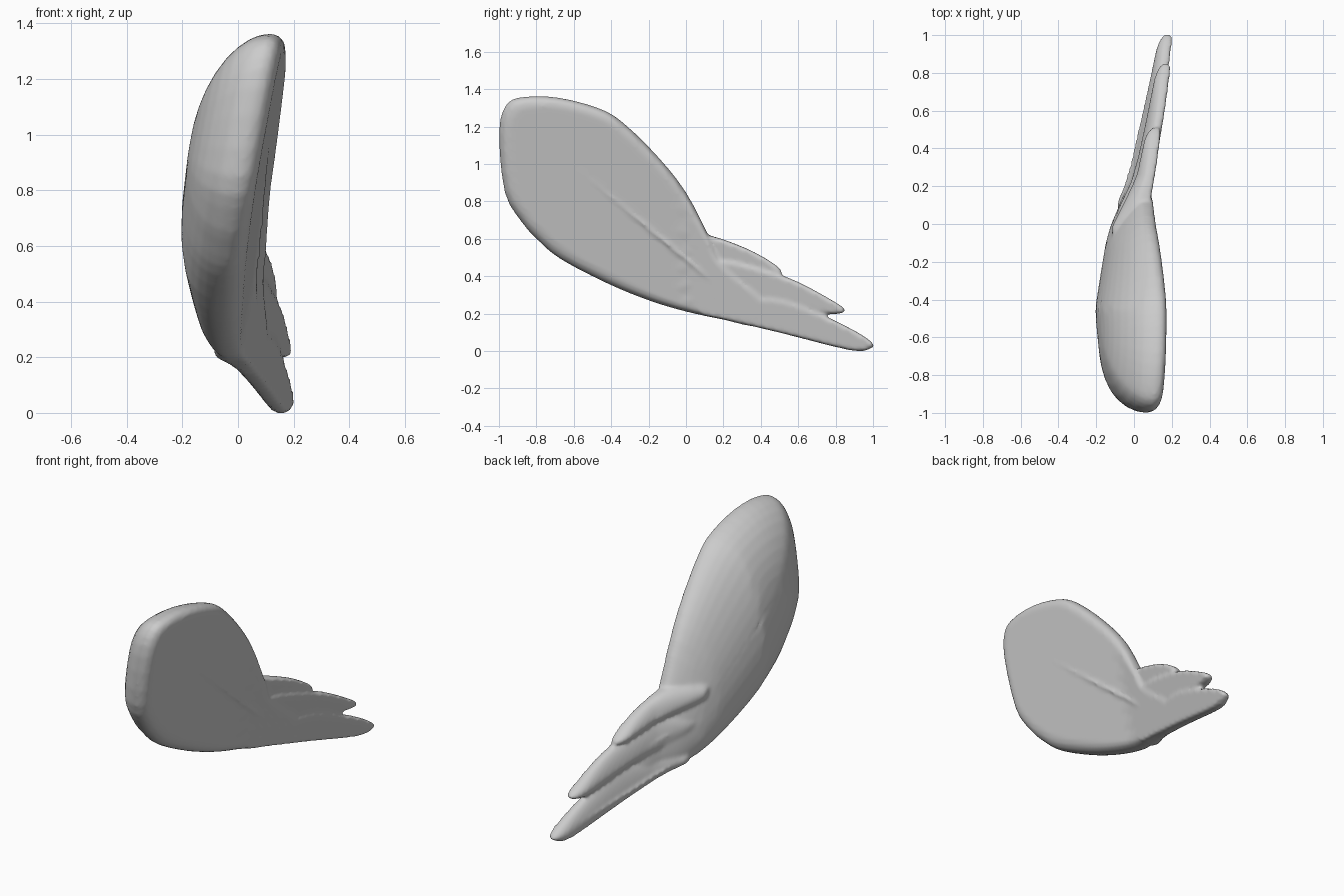
import bpy, bmesh
from mathutils import Vector as V
from mathutils.geometry import intersect_point_line

if "Cube" in bpy.data.objects:
    bpy.data.objects.remove(bpy.data.objects["Cube"])


def lerp_table(table, t):
    if t <= table[0][0]:
        return table[0][1]
    for (a, p), (b, q) in zip(table, table[1:]):
        if t <= b:
            return p + (q - p) * (t - a) / (b - a)
    return table[-1][1]


# Inner face leans outward with height and flares toward the feather tips
def inner_x(y, z):
    return -0.035 + 0.063 * y + 0.19 * z + 0.17 * max(0, y)


# Wing thickness along its length
THICK = [(-0.45, 0.285), (-0.1, 0.2), (0.05, 0.145), (0.25, 0.085), (0.6, 0.075), (1, 0.07)]


def smooth_loop(pts, n=3):
    out, k = [], len(pts)
    for i in range(k):
        a, b, c, d = (V(pts[(i + j) % k]) for j in (-1, 0, 1, 2))
        for s in range(n):
            t = s / n
            out.append(0.5 * (2 * b + (c - a) * t + (2 * a - 5 * b + 4 * c - d) * t * t
                              + (3 * b - a - 3 * c + d) * t ** 3))
    return out


# Pillow shape: side outline shrunk toward a spine, domed outside, flat inside
def pillow(bm, outline, spine, shift=0.0):
    a, b = V(spine[0]), V(spine[1])
    loop = smooth_loop(outline)

    def ring(s, inner):
        verts = []
        for p in loop:
            c, t = intersect_point_line(p, a, b)
            c = a.lerp(b, min(1, max(0, t))).to_2d()
            q = c + (p - c) * s
            thick = lerp_table(THICK, q.x)
            rim = min(0.055, thick * 0.5)
            if inner:
                depth = rim * (1 - (1 - max(0, (s - 0.86) / 0.14) ** 2) ** 0.5)
            else:
                depth = rim + (thick - rim) * (1 - s * s) ** 0.5
            verts.append(bm.verts.new((inner_x(q.x, q.y) + shift - depth, q.x, q.y)))
        return verts

    rings = [ring(s, True) for s in (0.02, 0.3, 0.6, 0.86, 0.93, 0.98)]
    rings += [ring(s, False) for s in (1, 0.985, 0.95, 0.88, 0.78, 0.65, 0.5, 0.35, 0.2, 0.02)]
    n = len(loop)
    for r, q in zip(rings, rings[1:]):
        for i in range(n):
            j = (i + 1) % n
            bm.faces.new((r[i], r[j], q[j], q[i]))
    bm.faces.new(rings[0][::-1])
    bm.faces.new(rings[-1])


bm = bmesh.new()

# Rounded shoulder and arm
pillow(bm, [(-1, 1.17), (-0.96, 1.32), (-0.86, 1.36), (-0.68, 1.355), (-0.47, 1.3),
            (-0.34, 1.225), (-0.15, 1.04), (0, 0.85), (0.12, 0.62), (0.18, 0.48),
            (0.3, 0.37), (0.41, 0.28), (0.44, 0.2), (0.38, 0.13), (0.2, 0.167),
            (0, 0.21), (-0.2, 0.27), (-0.42, 0.36), (-0.67, 0.49), (-0.79, 0.59),
            (-0.88, 0.69), (-0.97, 0.85)],
       [(-0.58, 0.97), (0.2, 0.33)])

# Three flight feathers, upper to lower
pillow(bm, [(-0.1, 0.64), (0.12, 0.62), (0.32, 0.55), (0.45, 0.48), (0.51, 0.43),
            (0.49, 0.412), (0.4, 0.425), (0.18, 0.475), (-0.05, 0.51)],
       [(0, 0.57), (0.43, 0.455)], -0.02)
pillow(bm, [(-0.05, 0.45), (0.18, 0.49), (0.43, 0.43), (0.6, 0.37), (0.8, 0.26),
            (0.85, 0.22), (0.825, 0.2), (0.72, 0.205), (0.45, 0.275), (0.1, 0.32)],
       [(0.1, 0.41), (0.75, 0.245)], -0.008)
pillow(bm, [(0.08, 0.26), (0.45, 0.287), (0.66, 0.225), (0.9, 0.11), (1, 0.04),
            (0.985, 0.012), (0.88, 0.003), (0.5, 0.098), (0.2, 0.168), (0.07, 0.2)],
       [(0.16, 0.22), (0.9, 0.06)])

bmesh.ops.recalc_face_normals(bm, faces=bm.faces)
mesh = bpy.data.meshes.new("wing")
bm.to_mesh(mesh)
bm.free()
wing = bpy.data.objects.new("wing", mesh)
bpy.context.collection.objects.link(wing)

# Fuse shoulder and feathers into one soft skin
fuse = wing.modifiers.new("fuse", 'REMESH')
fuse.mode = 'VOXEL'
fuse.voxel_size = 0.011
fuse.use_smooth_shade = True
soften = wing.modifiers.new("soften", 'SMOOTH')
soften.factor = 0.5
soften.iterations = 5
